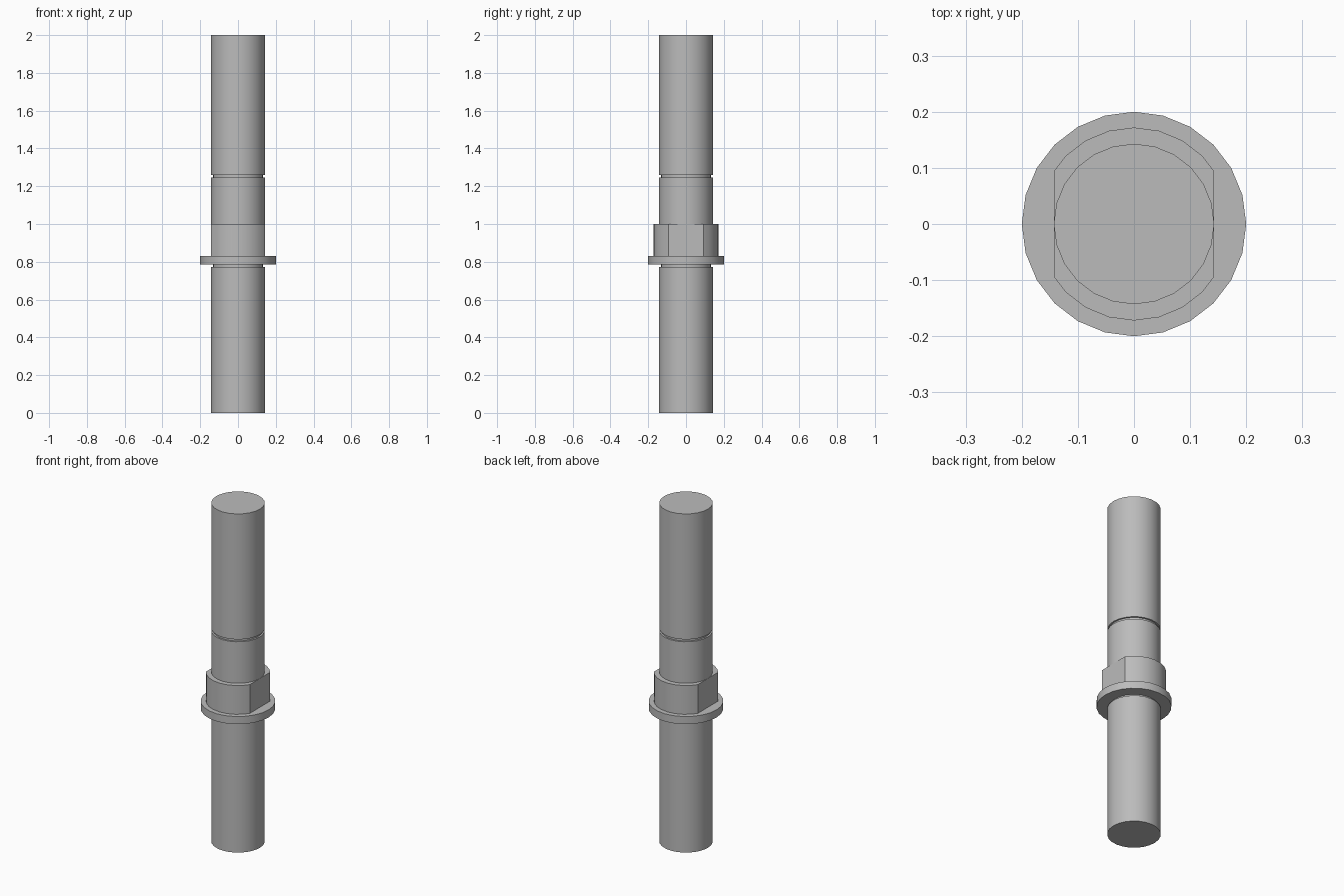
import bpy
import bmesh
from math import radians

SIDES = 24
BODY = 0.143      # shaft radius, also half the width across the flats
NECK = 0.133      # radius in the two grooves

old = bpy.data.objects.get("Cube")
if old:
    bpy.data.objects.remove(old, do_unlink=True)

# Single plain metal colour
steel = bpy.data.materials.new("grey_steel")
steel.use_nodes = True
color = (0.5, 0.5, 0.5, 1)
steel.diffuse_color = color
steel.node_tree.nodes["Principled BSDF"].inputs["Base Color"].default_value = color


def cylinder(name, radius, bottom, top, flats=None):
    """Upright cylinder, optionally milled to two flats at x = +-flats."""
    bm = bmesh.new()
    bmesh.ops.create_cone(bm, cap_ends=True, segments=SIDES, radius1=radius,
                          radius2=radius, depth=top - bottom)
    bmesh.ops.translate(bm, verts=bm.verts, vec=(0, 0, (top + bottom) / 2))
    if flats:
        for side in (-1, 1):
            cut = bmesh.ops.bisect_plane(
                bm, geom=bm.verts[:] + bm.edges[:] + bm.faces[:],
                plane_co=(side * flats, 0, 0), plane_no=(side, 0, 0),
                clear_outer=True)
            edges = [e for e in cut["geom_cut"] if isinstance(e, bmesh.types.BMEdge)]
            bmesh.ops.holes_fill(bm, edges=edges)
    bmesh.ops.recalc_face_normals(bm, faces=bm.faces)
    mesh = bpy.data.meshes.new(name)
    bm.to_mesh(mesh)
    bm.free()
    mesh.materials.append(steel)
    obj = bpy.data.objects.new(name, mesh)
    bpy.context.collection.objects.link(obj)
    bpy.ops.object.select_all(action="DESELECT")
    obj.select_set(True)
    bpy.context.view_layer.objects.active = obj
    bpy.ops.object.shade_smooth_by_angle(angle=radians(30))
    return obj


# Shaft sections, separated by grooves
cylinder("lower_shaft", BODY, 0, 0.773)
cylinder("lower_groove", NECK, 0.773, 0.785)
cylinder("middle_shaft", BODY, 1.0, 1.245)
cylinder("upper_groove", NECK, 1.245, 1.259)
cylinder("upper_shaft", BODY, 1.259, 2.0)

# Flange and the wrench collar with two milled flats
cylinder("flange", 0.2, 0.785, 0.83)
cylinder("wrench_collar", 0.172, 0.83, 1.0, flats=BODY)
